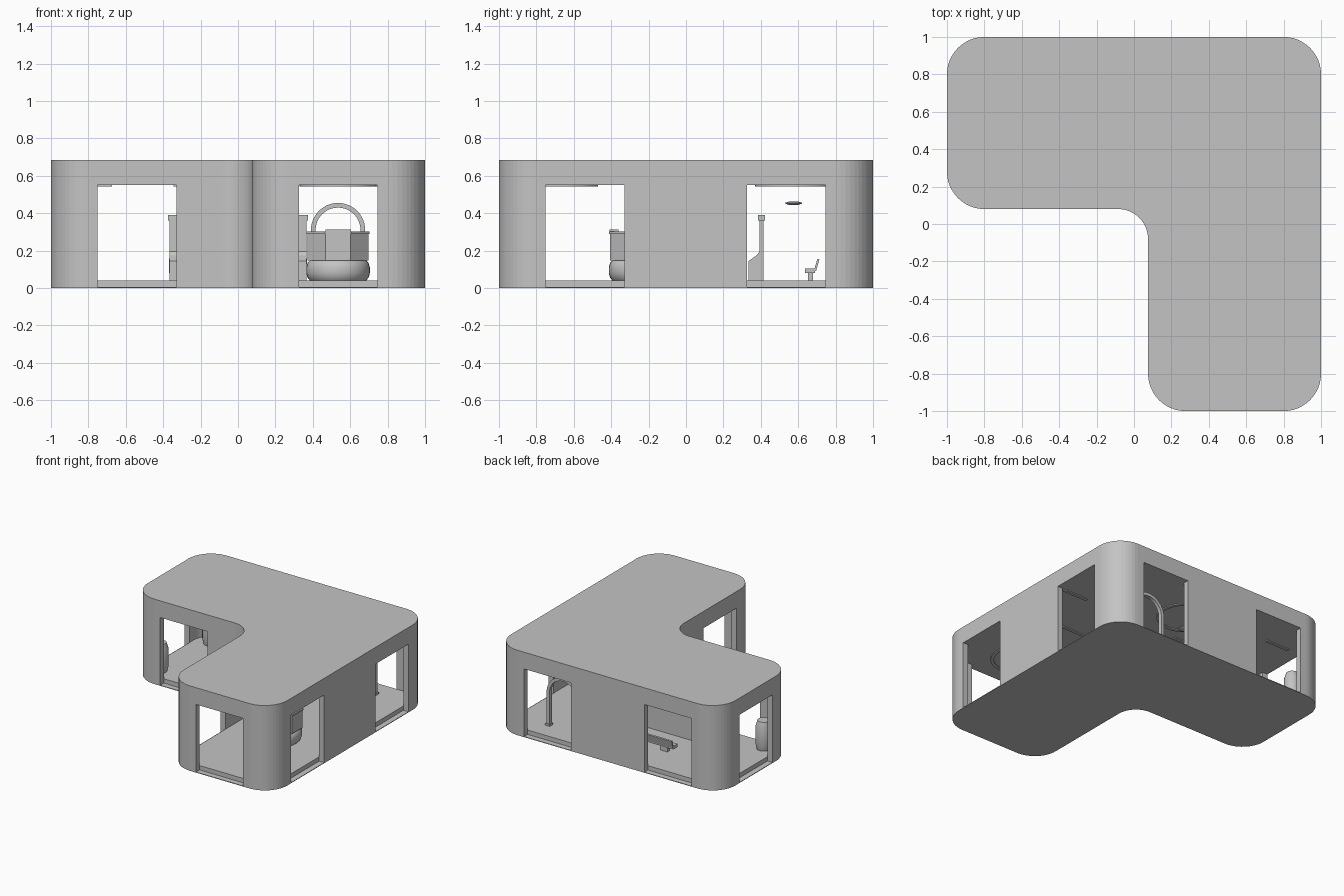
import bpy, bmesh, math

if "Cube" in bpy.data.objects:
    bpy.data.objects.remove(bpy.data.objects["Cube"])

def mat(name, v):
    m = bpy.data.materials.new(name)
    m.diffuse_color = (v, v, v, 1)
    m.use_nodes = True
    m.node_tree.nodes["Principled BSDF"].inputs["Base Color"].default_value = m.diffuse_color
    return m

GREY = mat("light grey", 0.55)

def finish(name, bm, smooth=False):
    bmesh.ops.recalc_face_normals(bm, faces=bm.faces[:])
    me = bpy.data.meshes.new(name)
    bm.to_mesh(me)
    bm.free()
    ob = bpy.data.objects.new(name, me)
    bpy.context.collection.objects.link(ob)
    me.materials.append(GREY)
    if smooth:
        bpy.context.view_layer.objects.active = ob
        ob.select_set(True)
        bpy.ops.object.shade_smooth_by_angle(angle=math.radians(35))
        ob.select_set(False)
    return ob

def extrude(name, pts, vec):
    """Extrude a polygon of 3D points along a vector."""
    bm = bmesh.new()
    f = bm.faces.new([bm.verts.new(p) for p in pts])
    r = bmesh.ops.extrude_face_region(bm, geom=[f])
    vs = [g for g in r["geom"] if isinstance(g, bmesh.types.BMVert)]
    bmesh.ops.translate(bm, verts=vs, vec=vec)
    return finish(name, bm)

def box(name, x0, x1, y0, y1, z0, z1):
    return extrude(name, [(x0, y0, z0), (x1, y0, z0), (x1, y1, z0), (x0, y1, z0)], (0, 0, z1 - z0))

def lathe(name, cx, cy, prof, n=32, a0=0.0, smooth=True):
    """Revolve (radius, z) pairs; the ends are capped, or joined if the profile is closed."""
    bm = bmesh.new()
    closed = prof[0] == prof[-1]
    prof = prof[:-1] if closed else prof
    rings = []
    for r, z in prof:
        rings.append([bm.verts.new((cx + r * math.cos(a0 + 2 * math.pi * i / n),
                                    cy + r * math.sin(a0 + 2 * math.pi * i / n), z)) for i in range(n)])
    pairs = list(zip(rings, rings[1:])) + ([(rings[-1], rings[0])] if closed else [])
    for a, b in pairs:
        for i in range(n):
            j = (i + 1) % n
            bm.faces.new((a[i], a[j], b[j], b[i]))
    if not closed:
        bm.faces.new(rings[0])
        bm.faces.new(rings[-1])
    return finish(name, bm, smooth)

# ---- outline of the L-shaped building: (point, outward normal, opening follows)
T, SEG = 0.045, 12
outline = []

def corner(cx, cy, r, a0, a1, s=1):
    for i in range(SEG + 1):
        a = math.radians(a0 + (a1 - a0) * i / SEG)
        c, d = math.cos(a), math.sin(a)
        outline.append(((cx + r * c, cy + r * d), (s * c, s * d), False))

def openings(axis, const, n, *pairs):
    for a, b in pairs:
        for v, flag in ((a, True), (b, False)):
            outline.append(((v, const) if axis == "x" else (const, v), n, flag))

openings("x", -1, (0, -1), (0.325, 0.745))
corner(0.8, -0.8, 0.2, -90, 0)
openings("y", 1, (1, 0), (-0.75, -0.33), (0.325, 0.745))
corner(0.8, 0.8, 0.2, 0, 90)
openings("x", 1, (0, 1), (0.745, 0.325), (-0.33, -0.75))
corner(-0.8, 0.8, 0.2, 90, 180)
openings("y", -1, (-1, 0), (0.745, 0.325))
corner(-0.8, 0.28, 0.2, 180, 270)
openings("x", 0.08, (0, -1), (-0.75, -0.33))
corner(-0.085, -0.08, 0.16, 90, 0, -1)
openings("y", 0.075, (-1, 0), (-0.33, -0.75))
corner(0.275, -0.8, 0.2, 180, 270)

inner = [(p[0] - n[0] * T, p[1] - n[1] * T) for p, n, _ in outline]

# ---- shell: base plate, walls with openings, ceiling and roof in one mesh
bm = bmesh.new()
Z = (0.0, 0.005, 0.55, 0.685)
out = [[bm.verts.new((*p, z)) for p, _, _ in outline] for z in Z]
inn = {k: [bm.verts.new((*p, Z[k])) for p in inner] for k in (1, 2)}
N = len(outline)
for i in range(N):
    j = (i + 1) % N
    gap = outline[i][2]
    for k in range(3):
        if not (gap and k == 1):
            bm.faces.new((out[k][i], out[k][j], out[k + 1][j], out[k + 1][i]))
    if gap:
        for k in (1, 2):      # sill and head
            bm.faces.new((out[k][i], out[k][j], inn[k][j], inn[k][i]))
        for v in (i, j):      # jambs
            bm.faces.new((out[1][v], out[2][v], inn[2][v], inn[1][v]))
    else:
        bm.faces.new((inn[1][i], inn[1][j], inn[2][j], inn[2][i]))
for ring in (out[0], out[3], inn[1], inn[2]):
    bm.faces.new(ring)
finish("building_shell", bm)

# ---- raised floor inside the walls
extrude("floor", [(x, y, 0.005) for x, y in inner], (0, 0, 0.035))

# ---- reception counter: rounded base, octagonal body, rim and front ledge
CX, CY = 0.535, -0.243
lathe("counter_base", CX, CY, [(0.15, 0.04), (0.163, 0.055), (0.17, 0.08), (0.17, 0.11),
                               (0.163, 0.135), (0.15, 0.147)])
lathe("counter_body", CX, CY, [(0.176, 0.147), (0.176, 0.29)], 8, math.pi / 8, False)
lathe("counter_rim", CX, CY, [(0.183, 0.29), (0.183, 0.302)], 8, math.pi / 8, False)
box("counter_ledge", CX - 0.068, CX + 0.068, -0.41, -0.36, 0.302, 0.314)

# ---- free-standing arch near the back wall
R1, R0, ZC = 0.145, 0.12, 0.31
arc = [math.pi * i / 24 for i in range(25)]
prof = [(CX + R1 * math.cos(a), 0.775, ZC + R1 * math.sin(a)) for a in arc]
prof = [(CX + R1, 0.775, 0.04)] + prof + [(CX - R1, 0.775, 0.04), (CX - R0, 0.775, 0.04)]
prof += [(CX + R0 * math.cos(a), 0.775, ZC + R0 * math.sin(a)) for a in reversed(arc)]
prof += [(CX + R0, 0.775, 0.04)]
extrude("arch", prof, (0, 0.03, 0))
for s in (-1, 1):
    x = CX + s * 0.1325
    box("arch_foot", x - 0.02, x + 0.02, 0.768, 0.812, 0.04, 0.055)

# ---- screen wall with sloped plinth and cap
box("screen_wall", -0.365, 0.365, 0.392, 0.415, 0.04, 0.36)
box("screen_cap", -0.375, 0.375, 0.384, 0.422, 0.36, 0.39)
extrude("screen_plinth", [(-0.365, 0.335, 0.04), (-0.365, 0.392, 0.04), (-0.365, 0.392, 0.195),
                          (-0.365, 0.378, 0.175), (-0.365, 0.335, 0.145)], (0.73, 0, 0))

# ---- bench facing the screen
box("bench_seat", -0.37, 0.37, 0.635, 0.69, 0.08, 0.105)
extrude("bench_back", [(-0.37, 0.683, 0.09), (-0.37, 0.695, 0.09), (-0.37, 0.713, 0.153),
                       (-0.37, 0.703, 0.157)], (0.74, 0, 0))
for x in (-0.28, 0.0, 0.28):
    box("bench_leg", x - 0.03, x + 0.03, 0.652, 0.68, 0.04, 0.08)

# ---- hanging lamp
lathe("pendant_lamp", 0, 0.575, [(0.02, 0.443), (0.045, 0.452), (0.045, 0.456), (0.02, 0.464)], 20)

# ---- ring lights and strip lights under the ceiling
for x, y in ((0.0, 0.575), (CX, -0.675)):
    lathe("ring_light", x, y, [(0.18, 0.543), (0.205, 0.543), (0.205, 0.55), (0.18, 0.55), (0.18, 0.543)], 40)
for x, y in ((-0.78, 0.7), (0.82, 0.315), (0.49, -0.1), (-0.24, 0.3)):
    box("strip_light", x - 0.105, x + 0.105, y - 0.012, y + 0.012, 0.543, 0.55)

# ---- round stands in the corners of the left wing
for x, y in ((-0.85, 0.225), (-0.82, 0.82)):
    lathe("corner_stand", x, y, [(0.05, 0.04), (0.06, 0.08), (0.06, 0.22), (0.045, 0.27)], 20)
